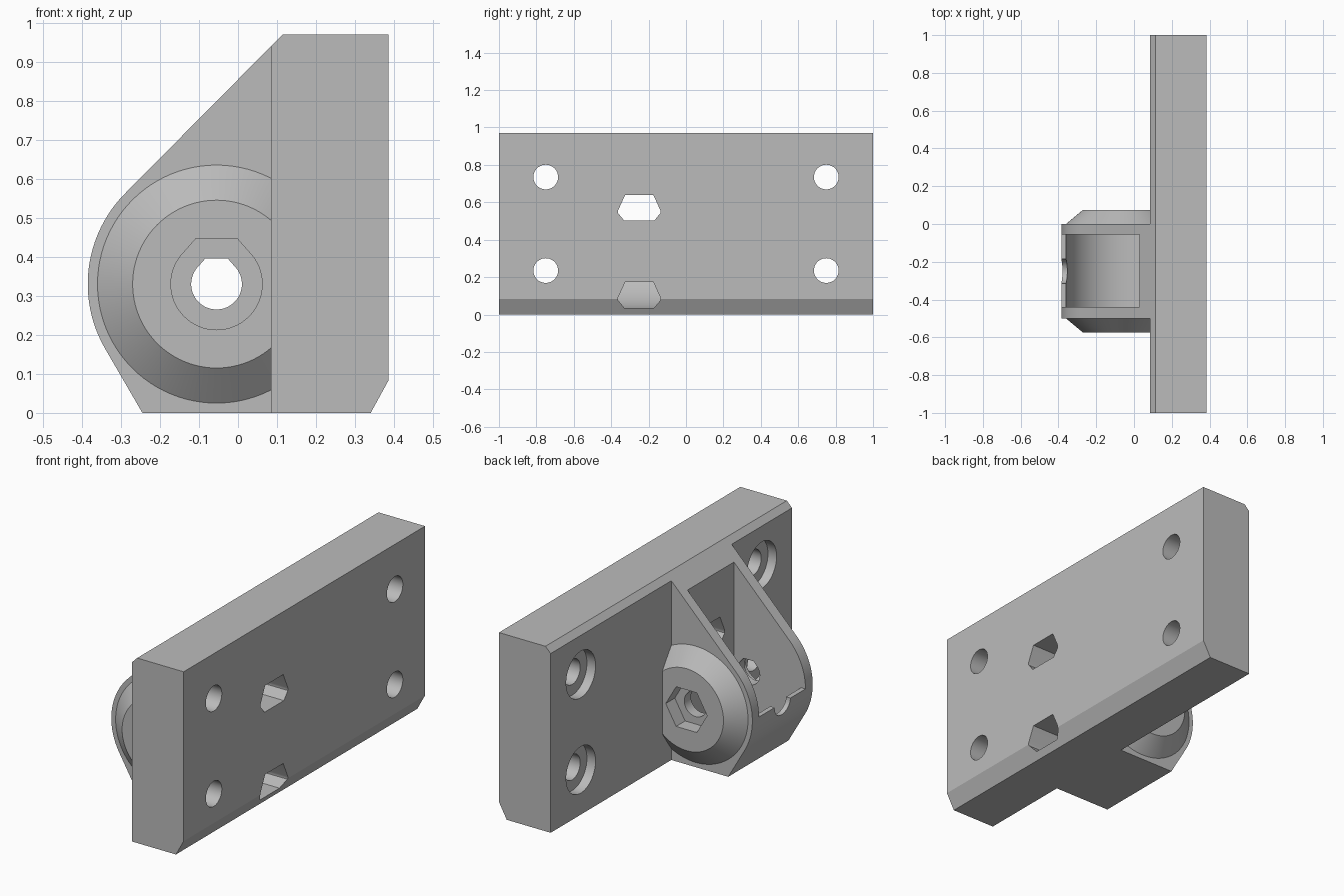
import bpy, bmesh
from math import sin, cos, radians, pi

if "Cube" in bpy.data.objects:
    bpy.data.objects.remove(bpy.data.objects["Cube"])

PX, PZ = -0.055, 0.33          # pivot axis position
MID_Y = -0.25                  # middle of the clevis
PLATE_X = 0.085                # inner face of the plate

grey = bpy.data.materials.new("plain_grey")
grey.use_nodes = True
grey.diffuse_color = (0.5, 0.5, 0.5, 1)
grey.node_tree.nodes["Principled BSDF"].inputs["Base Color"].default_value = (0.5, 0.5, 0.5, 1)


def arc(cx, cz, r, start, end, n):
    """Points on an arc, angles in degrees."""
    angles = [radians(start + (end - start) * i / n) for i in range(n + 1)]
    return [(cx + r * cos(a), cz + r * sin(a)) for a in angles]


def circle(cx, cz, r, n=64):
    return arc(cx, cz, r, 0, 360, n)[:-1]


def loft(name, sections, axis):
    """Solid through matching outlines [(position, outline), ...] along x or y."""
    bm = bmesh.new()
    rings = []
    for pos, outline in sections:
        rings.append([bm.verts.new((u, pos, v) if axis == "y" else (pos, u, v))
                      for u, v in outline])
    for low, high in zip(rings, rings[1:]):
        for i in range(len(low)):
            j = (i + 1) % len(low)
            bm.faces.new((low[i], low[j], high[j], high[i]))
    bm.faces.new(rings[0])
    bm.faces.new(rings[-1])
    bmesh.ops.recalc_face_normals(bm, faces=bm.faces)
    mesh = bpy.data.meshes.new(name)
    bm.to_mesh(mesh)
    bm.free()
    mesh.materials.append(grey)
    obj = bpy.data.objects.new(name, mesh)
    bpy.context.collection.objects.link(obj)
    return obj


def prism(name, outline, axis, start, end):
    return loft(name, [(start, outline), (end, outline)], axis)


def teardrop(r):
    """Circle with sloped shoulders and a flat top, for a horizontal bore."""
    top = r * 0.45
    return arc(PX, PZ, r, 135, 405, 48) + [(PX + top, PZ + r), (PX - top, PZ + r)]


def combine(target, tool, operation):
    bpy.context.view_layer.objects.active = target
    mod = target.modifiers.new(tool.name, "BOOLEAN")
    mod.operation = operation
    mod.solver = "EXACT"
    mod.object = tool
    bpy.ops.object.modifier_apply(modifier=mod.name)
    bpy.data.objects.remove(tool)


# Mounting plate with its chamfered edges
body = prism("hinge_mount", [(PLATE_X, 0), (0.34, 0), (0.385, 0.082), (0.385, 0.97),
                             (0.115, 0.97), (PLATE_X, 0.94)], "y", -1, 1)

# Clevis block: rounded nose, sloped top and bottom
nose = arc(PX, PZ, 0.33, 135, 210, 32)
clevis = prism("clevis_block", [(0.2, 0), (0.2, 0.94), (PLATE_X, 0.94)] + nose
               + [(-0.245, 0)], "y", -0.5, 0)
combine(body, clevis, "UNION")

# Conical bosses on both cheeks, made as one turned solid
wide, narrow = circle(PX, PZ, 0.305, 96), circle(PX, PZ, 0.215, 96)
bosses = loft("pivot_bosses", [(-0.575, narrow), (-0.5, wide), (0, wide), (0.075, narrow)], "y")
combine(body, bosses, "UNION")

# Pocket between the cheeks, with a round floor and open top
floor = [p for p in arc(PX, PZ, 0.305, 180, 286, 48)]
pocket = prism("pocket", floor + [(0.03, floor[-1][1]), (0.03, 1.1), (-0.6, 1.1), (-0.6, PZ)],
               "y", -0.44, -0.055)

# Pivot bore, screw head recess, nut recess and lip notch
cutters = [
    pocket,
    prism("pivot_bore", teardrop(0.065), "y", -0.8, 0.3),
    prism("head_recess", teardrop(0.117), "y", -0.8, -0.5),
    prism("nut_recess", circle(PX, PZ, 0.12, 6), "y", 0, 0.3),
    prism("lip_notch", circle(MID_Y, PZ, 0.065), "x", -0.6, -0.3),
]

# Two strap slots through the plate into the pocket
half = [(0.08, 0), (0.113, 0.04), (0.113, 0.055), (0.075, 0.138)]
for base in (0.036, 0.502):
    right = [(MID_Y + u, base + v) for u, v in half]
    left = [(MID_Y - u, base + v) for u, v in reversed(half)]
    cutters.append(prism("strap_slot", right + left, "x", 0, 0.6))

# Four counterbored screw holes
for y in (-0.75, 0.75):
    for z in (0.235, 0.735):
        cutters.append(prism("screw_hole", circle(y, z, 0.066), "x", 0, 0.6))
        cutters.append(prism("counterbore", circle(y, z, 0.122), "x", 0, PLATE_X + 0.05))

for cutter in cutters:
    combine(body, cutter, "DIFFERENCE")

# Smooth the round surfaces and keep edges crisp
bpy.ops.object.select_all(action="DESELECT")
body.select_set(True)
bpy.context.view_layer.objects.active = body
bpy.ops.object.shade_smooth_by_angle(angle=radians(25))
weighted = body.modifiers.new("even_shading", "WEIGHTED_NORMAL")
weighted.keep_sharp = True
